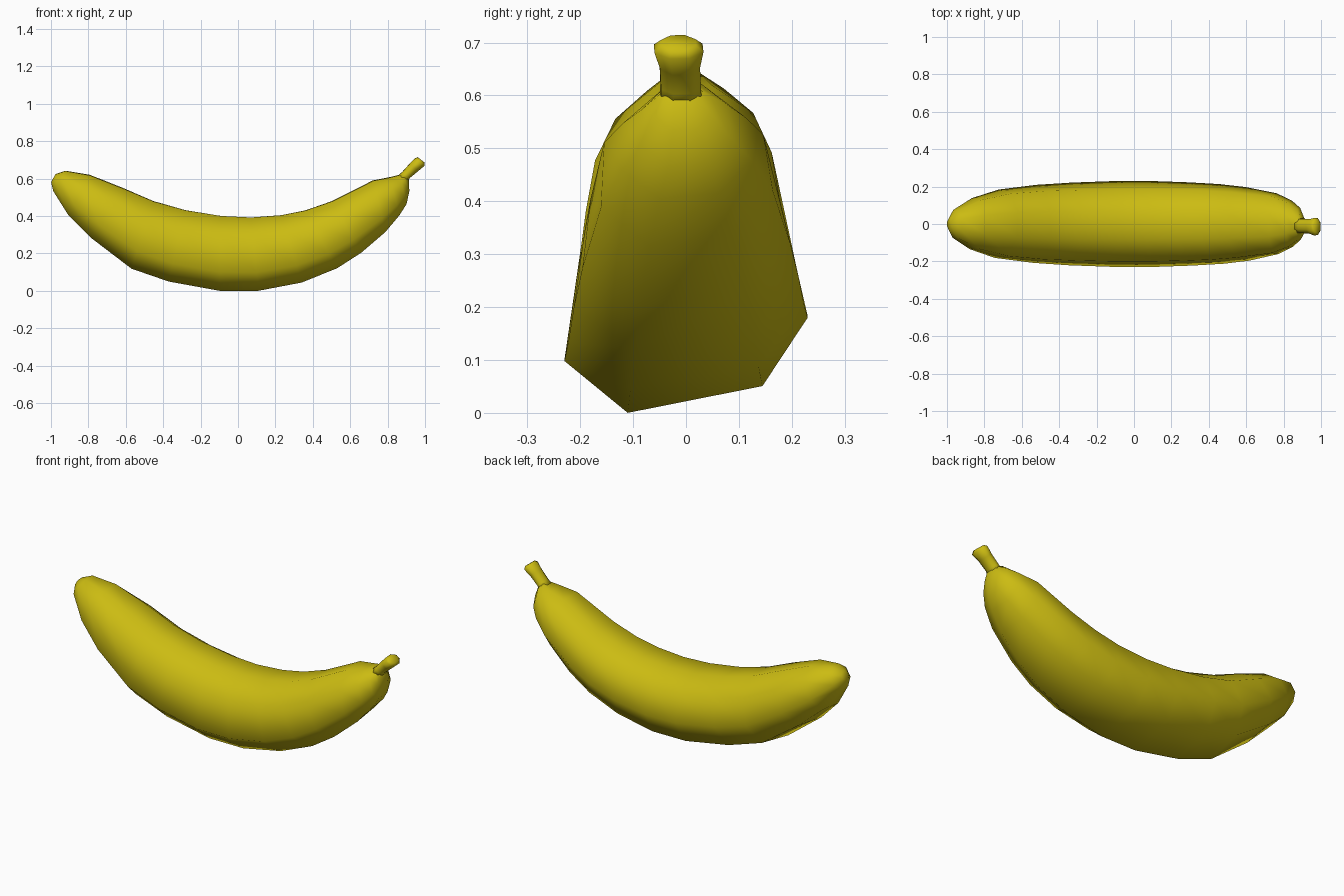
import bpy
import bmesh
import math
from mathutils import Vector

cube = bpy.data.objects.get("Cube")
if cube:
    bpy.data.objects.remove(cube, do_unlink=True)

# Single peel colour
yellow = bpy.data.materials.new("banana_yellow")
yellow.use_nodes = True
yellow.diffuse_color = (0.6, 0.5, 0.006, 1)
bsdf = next(n for n in yellow.node_tree.nodes if n.type == 'BSDF_PRINCIPLED')
bsdf.inputs["Base Color"].default_value = yellow.diffuse_color
bsdf.inputs["Roughness"].default_value = 0.6

# Ridged mid section: (sideways share, height share) round the ring
RIDGED = [(-.48, 0), (.63, .13), (1, .46), (.8, .82),
          (.3, 1), (-.35, 1), (-.87, .75), (-1, .25)]
ROUND = []
for i in range(8):
    a = math.radians(-110 + 45 * i)
    ROUND.append((math.cos(a), 0.5 + 0.5 * math.sin(a)))


def loft(name, stations, ridged):
    """Skin rings spanning underside point, top point and half width."""
    bm = bmesh.new()
    rings = []
    for bx, bz, tx, tz, half, cy in stations:
        low, high = Vector((bx, cy, bz)), Vector((tx, cy, tz))
        blend = min(1, ((bx + tx) / 2) ** 2) if ridged else 1
        ring = []
        for sharp, soft in zip(RIDGED, ROUND):
            side = sharp[0] + (soft[0] - sharp[0]) * blend
            up = sharp[1] + (soft[1] - sharp[1]) * blend
            p = low.lerp(high, up)
            p.y += side * half
            ring.append(bm.verts.new(p))
        rings.append(ring)
    for a, b in zip(rings, rings[1:]):
        for i in range(8):
            j = (i + 1) % 8
            bm.faces.new((a[i], a[j], b[j], b[i]))
    bm.faces.new(rings[0])
    bm.faces.new(rings[-1])
    bmesh.ops.recalc_face_normals(bm, faces=bm.faces)
    for f in bm.faces:
        f.smooth = True
    mesh = bpy.data.meshes.new(name)
    bm.to_mesh(mesh)
    bm.free()
    mesh.materials.append(yellow)
    obj = bpy.data.objects.new(name, mesh)
    bpy.context.collection.objects.link(obj)
    return obj


# Curved fruit, from blunt tip to the shoulder under the stem
loft("fruit_body", [
    (-1, .58, -.975, .625, .03, 0),
    (-.99, .53, -.92, .645, .08, 0),
    (-.91, .4, -.79, .625, .145, 0),
    (-.79, .28, -.62, .557, .19, 0),
    (-.57, .115, -.45, .482, .213, 0),
    (-.37, .048, -.28, .432, .223, 0),
    (-.1, 0, -.09, .4, .23, 0),
    (.11, 0, .07, .392, .23, 0),
    (.34, .043, .23, .405, .224, 0),
    (.53, .118, .36, .432, .216, 0),
    (.66, .2, .5, .482, .202, 0),
    (.79, .31, .72, .595, .17, 0),
    (.865, .4, .81, .612, .13, 0),
    (.902, .46, .865, .625, .09, 0),
    (.917, .53, .88, .627, .055, -.005),
    (.914, .59, .885, .627, .03, -.01),
], True)

# Stalk flaring to its cut end
loft("stem", [
    (.905, .57, .85, .615, .042, -.01),
    (.92, .602, .875, .635, .041, -.01),
    (.963, .637, .918, .683, .041, -.012),
    (1, .668, .945, .71, .05, -.014),
    (.999, .685, .96, .715, .035, -.014),
], False)
